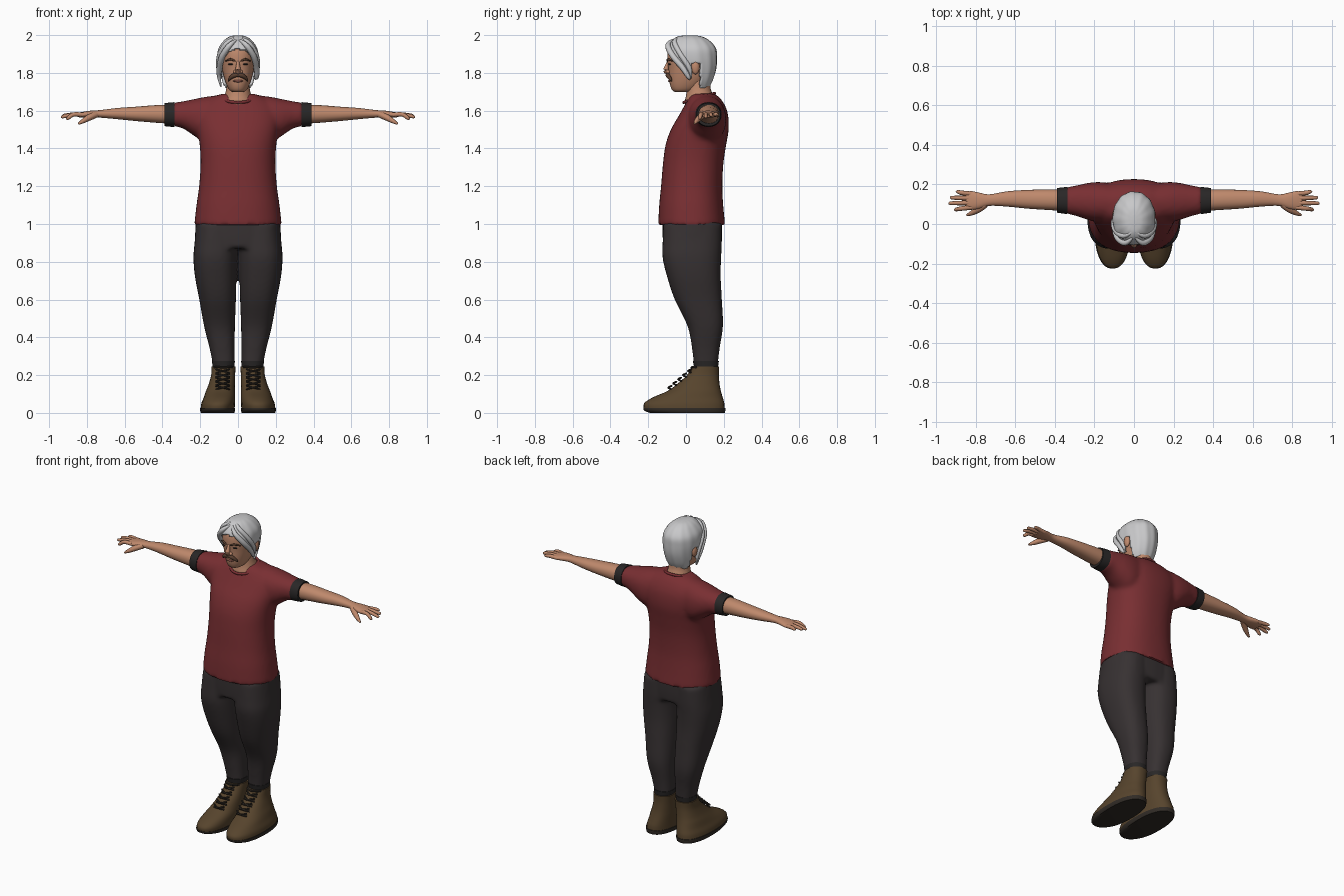
import bpy, bmesh, math
from mathutils import Vector

def material(name, r, g, b):
    m = bpy.data.materials.new(name)
    m.diffuse_color = (r, g, b, 1)
    return m

RED = material("shirt red", 0.19, 0.028, 0.032)
CHARCOAL = material("trouser charcoal", 0.038, 0.031, 0.032)
BLACK = material("trim black", 0.022, 0.02, 0.02)
SKIN = material("skin", 0.52, 0.25, 0.15)
LIP = material("lip", 0.30, 0.11, 0.08)
HAIR = material("hair silver", 0.58, 0.58, 0.59)
BROWN = material("moustache brown", 0.10, 0.05, 0.03)
LEATHER = material("boot leather", 0.095, 0.058, 0.026)
SOLE = material("boot sole", 0.03, 0.024, 0.019)

def skin_rings(bm, rings):
    """Bridge closed vertex rings and cap both ends."""
    vs = [[bm.verts.new(p) for p in ring] for ring in rings]
    n = len(vs[0])
    for a, b in zip(vs, vs[1:]):
        for i in range(n):
            bm.faces.new((a[i], a[(i + 1) % n], b[(i + 1) % n], b[i]))
    bm.faces.new(vs[0])
    bm.faces.new(vs[-1])

def smooth_rows(rows, steps):
    """Catmull-Rom interpolation between rows of numbers."""
    out = []
    for i in range(len(rows) - 1):
        p = [rows[max(0, min(len(rows) - 1, i + k))] for k in (-1, 0, 1, 2)]
        for s in range(steps):
            t = s / steps
            out.append([0.5 * (2*b + (c-a)*t + (2*a-5*b+4*c-d)*t*t + (3*b-a-3*c+d)*t**3)
                        for a, b, c, d in zip(*p)])
    return out + [list(rows[-1])]

def loft(bm, rows, axis="z", sx=1, n=32, p=2.2, steps=4, ripple=0):
    """Rows are (position, min, max, min, max) of superellipse sections along an axis."""
    rings = []
    for h, a0, a1, b0, b1 in smooth_rows(rows, steps):
        ring = []
        for i in range(n):
            t = 2 * math.pi * i / n
            c, s = math.cos(t), math.sin(t)
            k = 1 + ripple * math.sin(13 * t + 9 * h)
            u = (a0+a1)/2 + (a1-a0)/2 * k * math.copysign(abs(c) ** (2/p), c)
            v = (b0+b1)/2 + (b1-b0)/2 * k * math.copysign(abs(s) ** (2/p), s)
            x, y, z = (u, v, h) if axis == "z" else (h, u, v)
            ring.append((sx * x, y, z))
        rings.append(ring)
    skin_rings(bm, rings)

def tube(bm, pts, radii, sx=1, n=10, steps=5):
    """Tapered tube through points."""
    rows = smooth_rows([(*p, r) for p, r in zip(pts, radii)], steps)
    pos = [Vector(r[:3]) for r in rows]
    rings = []
    for i, c in enumerate(pos):
        d = pos[min(i + 1, len(pos) - 1)] - pos[max(i - 1, 0)]
        q = d.to_track_quat("Z", "Y")
        ring = [c + q @ Vector((math.cos(2*math.pi*k/n), math.sin(2*math.pi*k/n), 0)) * rows[i][3]
                for k in range(n)]
        rings.append([(sx * v.x, v.y, v.z) for v in ring])
    skin_rings(bm, rings)

def ball(bm, c, size, sx=1):
    made = bmesh.ops.create_uvsphere(bm, u_segments=16, v_segments=10, radius=1)["verts"]
    for v in made:
        v.co = (sx * (c[0] + v.co.x*size[0]), c[1] + v.co.y*size[1], c[2] + v.co.z*size[2])

def finish(bm, name, mat, voxel=0, angle=45):
    bmesh.ops.recalc_face_normals(bm, faces=bm.faces)
    me = bpy.data.meshes.new(name)
    bm.to_mesh(me)
    bm.free()
    ob = bpy.data.objects.new(name, me)
    bpy.context.collection.objects.link(ob)
    me.materials.append(mat)
    bpy.ops.object.select_all(action="DESELECT")
    ob.select_set(True)
    bpy.context.view_layer.objects.active = ob
    if voxel:
        r = ob.modifiers.new("fuse", "REMESH")
        r.mode, r.voxel_size = "VOXEL", voxel
        s = ob.modifiers.new("soften", "SMOOTH")
        s.factor, s.iterations = 0.5, 6
        for m in ("fuse", "soften"):
            bpy.ops.object.modifier_apply(modifier=m)
    bpy.ops.object.shade_smooth_by_angle(angle=math.radians(angle))
    return ob

SIDES = (1, -1)

# Shirt: torso and both sleeves fused
bm = bmesh.new()
loft(bm, [(0.995, -.232, .232, -.147, .207), (1.1, -.22, .22, -.142, .197), (1.2, -.206, .206, -.132, .192),
          (1.32, -.198, .198, -.122, .198), (1.42, -.203, .203, -.108, .213), (1.5, -.215, .215, -.08, .226),
          (1.57, -.222, .222, -.04, .224), (1.62, -.205, .205, -.012, .21), (1.665, -.15, .15, .012, .182),
          (1.69, -.085, .085, .03, .15)], p=2.3, n=48)
for s in SIDES:
    loft(bm, [(.08, .02, .2, 1.42, 1.685), (.17, .01, .212, 1.43, 1.674), (.23, .02, .208, 1.465, 1.662),
              (.29, .04, .195, 1.505, 1.65), (.345, .052, .186, 1.518, 1.642)], "x", s)
finish(bm, "shirt", RED, 0.012)

# Neckline band and sleeve cuffs
bm = bmesh.new()
ring = [(.083*math.cos(t), .07 + .082*math.sin(t), 1.668 + .024*math.sin(t))
        for t in [2*math.pi*i/16 for i in range(17)]]
tube(bm, ring, [.008] * 17, steps=2)
finish(bm, "neckline", RED)
bm = bmesh.new()
for s in SIDES:
    loft(bm, [(.335, .05, .188, 1.514, 1.645), (.36, .053, .185, 1.515, 1.643),
              (.388, .057, .182, 1.518, 1.64)], "x", s)
finish(bm, "sleeve_cuffs", BLACK)

# Trousers: hips and legs fused
bm = bmesh.new()
loft(bm, [(.87, -.225, .225, -.12, .185), (.94, -.228, .228, -.124, .19), (1.03, -.222, .222, -.124, .19)], p=2.5)
for s in SIDES:
    loft(bm, [(.25, .018, .132, .042, .168), (.34, .018, .15, .032, .178), (.46, .016, .18, .008, .196),
              (.6, .011, .205, -.06, .19), (.72, .008, .228, -.1, .184), (.82, .006, .236, -.124, .186),
              (.9, .002, .23, -.124, .19), (1.0, .0, .22, -.12, .19)], "z", s, p=2.4)
finish(bm, "trousers", CHARCOAL, 0.011)
bm = bmesh.new()
for s in SIDES:
    loft(bm, [(.245, .02, .134, .042, .17), (.275, .016, .138, .036, .174)], "z", s, steps=1)
finish(bm, "trouser_hems", BLACK)

# Boots
bm = bmesh.new()
for s in SIDES:
    loft(bm, [(.02, .018, .198, -.223, .205), (.05, .016, .194, -.222, .203), (.08, .015, .182, -.18, .195),
              (.115, .015, .17, -.1, .185), (.15, .015, .156, -.05, .178), (.2, .015, .142, .005, .174),
              (.245, .013, .14, .036, .176)], "z", s, p=2.3)
finish(bm, "boots", LEATHER)
bm = bmesh.new()
for s in SIDES:
    loft(bm, [(0, .02, .196, -.19, .205), (.012, .016, .201, -.222, .208), (.026, .015, .201, -.226, .208)],
         "z", s, p=2.3, steps=2)
finish(bm, "soles", SOLE)

# Laces crossing up the front of each boot
bm = bmesh.new()
for s in SIDES:
    for i in range(5):
        z, y = .125 + .022*i, -.088 + .026*i
        for a, b in ((0, .018), (.018, 0)):
            tube(bm, [(.045, y + .012, z + a), (.08, y - .006, z + .009), (.118, y + .012, z + b)], [.005] * 3, s, 6, 3)
    tube(bm, [(.03, .06, .24), (.045, .036, .243), (.077, .03, .24), (.11, .036, .243), (.125, .06, .24)], [.006] * 5, s, 6)
finish(bm, "laces", SOLE)

# Arms, palms, fingers and thumbs
bm = bmesh.new()
for s in SIDES:
    loft(bm, [(.33, .065, .175, 1.53, 1.63), (.42, .07, .175, 1.535, 1.63), (.54, .078, .172, 1.545, 1.621),
              (.64, .088, .165, 1.555, 1.614), (.73, .092, .15, 1.563, 1.603), (.78, .078, .158, 1.563, 1.6),
              (.82, .072, .166, 1.563, 1.594), (.85, .075, .162, 1.566, 1.588)], "x", s, 24)
    for y0, y1, x1, z1 in ((.084, .073, .91, 1.56), (.107, .105, .937, 1.568), (.13, .133, .93, 1.575), (.152, .163, .9, 1.578)):
        tube(bm, [(.82, y0, 1.578), (.87, (y0+y1)/2, 1.58), (x1 - .01, y1, z1), (x1, y1, z1 - .002)], [.012, .0115, .009, .003], s)
    tube(bm, [(.75, .1, 1.58), (.785, .075, 1.565), (.82, .055, 1.545), (.845, .045, 1.53)], [.017, .017, .012, .005], s)
finish(bm, "arms_and_hands", SKIN)

# Neck, head, nose and ears
bm = bmesh.new()
loft(bm, [(1.6, -.08, .08, .0, .14), (1.645, -.08, .08, -.006, .145), (1.68, -.07, .07, .0, .143),
          (1.72, -.062, .062, .005, .13), (1.78, -.06, .06, .01, .13)], p=2)
loft(bm, [(1.698, -.025, .025, -.055, .02), (1.708, -.044, .044, -.072, .05), (1.735, -.06, .06, -.084, .09),
          (1.775, -.074, .074, -.09, .125), (1.82, -.084, .084, -.093, .142), (1.87, -.09, .09, -.099, .148),
          (1.92, -.09, .09, -.094, .144), (1.96, -.072, .072, -.068, .12), (1.98, -.04, .04, -.03, .08)], p=2.2)
tube(bm, [(0, -.09, 1.868), (0, -.1, 1.84), (0, -.106, 1.812), (0, -.096, 1.797)], [.006, .01, .015, .008])
for s in SIDES:
    ball(bm, (.014, -.095, 1.806), (.011, .012, .01), s)
    ball(bm, (.095, .05, 1.83), (.015, .022, .038), s)
finish(bm, "head", SKIN)

# Brows, closed-looking eyes, moustache and mouth
bm = bmesh.new()
for s in SIDES:
    tube(bm, [(.014, -.1, 1.862), (.04, -.095, 1.872), (.068, -.07, 1.862)], [.004, .006, .003], s)
    tube(bm, [(.0, -.097, 1.79), (.024, -.095, 1.785), (.045, -.083, 1.768), (.05, -.076, 1.756)], [.011, .012, .008, .003], s)
finish(bm, "moustache_and_brows", BROWN)
bm = bmesh.new()
for s in SIDES:
    ball(bm, (.037, -.085, 1.846), (.015, .009, .005), s)
finish(bm, "eyes", BLACK)
bm = bmesh.new()
ball(bm, (0, -.085, 1.757), (.026, .01, .007))
finish(bm, "mouth", LIP)

# Hair cap: rippled shell, open around the face and nape
bm = bmesh.new()
loft(bm, [(1.715, -.075, .075, -.06, .118), (1.76, -.092, .092, -.085, .142), (1.82, -.102, .102, -.1, .16),
          (1.88, -.108, .108, -.109, .164), (1.93, -.102, .102, -.105, .158), (1.97, -.075, .075, -.078, .125),
          (1.992, -.045, .045, -.045, .085), (1.999, -.012, .012, -.005, .045)], n=72, p=2.1, steps=6, ripple=.012)
def is_bare(f):
    c = f.calc_center_median()
    ear = abs(c.x) > .05 and abs(c.y - .055) < .022 and c.z < 1.85
    return c.z < 1.92 - 1.25 * (c.y + .1) or ear or c.z < 1.722
bmesh.ops.delete(bm, geom=[f for f in bm.faces if is_bare(f)], context="FACES")
cap = finish(bm, "hair_cap", HAIR)
thick = cap.modifiers.new("thickness", "SOLIDIFY")
thick.thickness, thick.offset = .012, -1

# Loose locks falling from the centre parting
bm = bmesh.new()
for s, low in ((1, 1.765), (-1, 1.725)):
    tube(bm, [(.008, -.07, 1.975), (.045, -.096, 1.945), (.082, -.07, 1.89), (.098, -.02, 1.83), (.1, .012, 1.78), (.09, .02, low)],
         [.006, .014, .016, .015, .011, .003], s)
    tube(bm, [(.006, -.04, 1.988), (.055, -.06, 1.96), (.095, -.03, 1.9), (.103, .015, 1.83), (.093, .03, low + .01)],
         [.006, .013, .014, .013, .003], s)
finish(bm, "hair_locks", HAIR)
